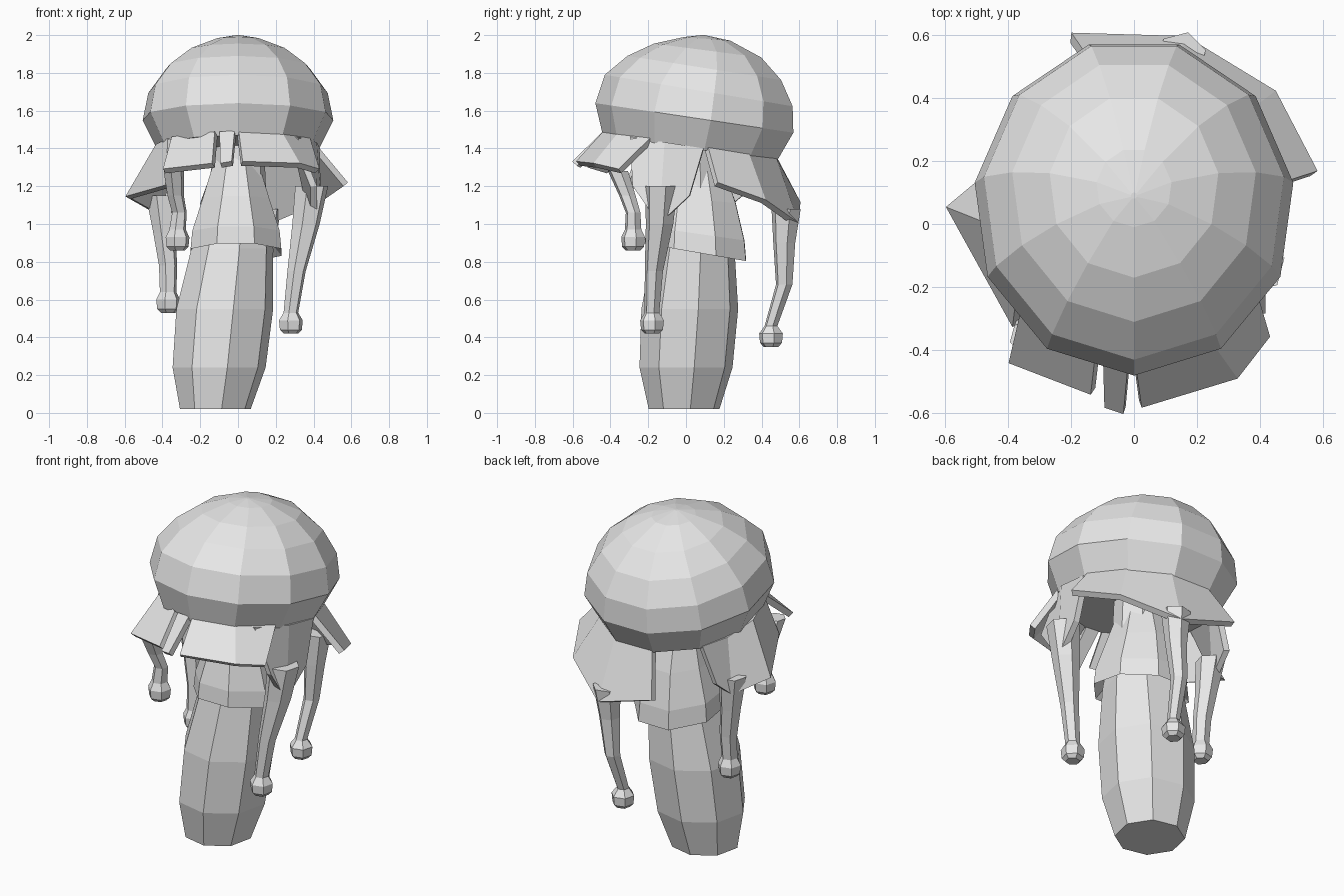
import bpy
import bmesh
from math import cos, sin, radians, tau

if "Cube" in bpy.data.objects:
    bpy.data.objects.remove(bpy.data.objects["Cube"])

grey = bpy.data.materials.new("plain_grey")
grey.use_nodes = True
grey.diffuse_color = (0.8, 0.8, 0.8, 1)
grey.node_tree.nodes["Principled BSDF"].inputs["Base Color"].default_value = (0.8, 0.8, 0.8, 1)


def finish(name, bm):
    bmesh.ops.recalc_face_normals(bm, faces=bm.faces)
    mesh = bpy.data.meshes.new(name)
    bm.to_mesh(mesh)
    bm.free()
    mesh.materials.append(grey)
    obj = bpy.data.objects.new(name, mesh)
    bpy.context.collection.objects.link(obj)
    return obj


def ring(x, y, z, rx, ry, rise, sides, start):
    """Ellipse of points; rise tilts it along y."""
    angles = [radians(start) + tau * i / sides for i in range(sides)]
    return [(x + rx * cos(a), y + ry * sin(a), z + rise * sin(a)) for a in angles]


def loft(name, rings):
    bm = bmesh.new()
    loops = [[bm.verts.new(p) for p in r] for r in rings]
    n = len(loops[0])
    for low, high in zip(loops, loops[1:]):
        for i in range(n):
            j = (i + 1) % n
            bm.faces.new((low[i], low[j], high[j], high[i]))
    bm.faces.new(loops[0][::-1])
    bm.faces.new(loops[-1])
    return finish(name, bm)


# Cap: front y, front z, back y, back z, half width of each ring
cap_rings = [
    (-.44, 1.47, .50, 1.33, .43),
    (-.48, 1.64, .59, 1.48, .51),
    (-.43, 1.79, .585, 1.62, .48),
    (-.31, 1.89, .52, 1.76, .39),
    (-.17, 1.955, .41, 1.88, .27),
    (-.01, 1.99, .24, 1.97, .12),
    (.08, 2.0, .10, 2.0, .01),
]
loft("cap", [ring(0, (f + b) / 2, (zf + zb) / 2, w, (b - f) / 2, (zb - zf) / 2, 11, -90)
             for f, zf, b, zb, w in cap_rings])

# Stem: x, y, z, radius
stem_rings = [(-.12, -.01, .02, .19), (-.10, 0, .24, .25), (-.07, .02, .55, .26),
              (-.03, .04, .87, .22), (0, .05, 1.2, .15), (0, .05, 1.42, .14)]
loft("stem", [ring(x, y, z, r, r, 0, 8, 10) for x, y, z, r in stem_rings])

# Skirt round the upper stem: z, half width, half depth, tilt
skirt_rings = [(.95, .17, .19, -.04), (.85, .26, .29, -.05), (.95, .25, .28, -.04),
               (1.13, .19, .23, -.02), (1.38, .11, .13, 0)]
loft("stem_skirt", [ring(-.01, .05, z, w, d, t, 8, 22) for z, w, d, t in skirt_rings])


# Flaps hang from the cap rim: rim angle, then the lower corner
def flap(name, columns):
    bm = bmesh.new()
    pairs = []
    for angle, *low in columns:
        c, s = cos(radians(angle)), sin(radians(angle))
        top = bm.verts.new((.42 * c, .03 + .455 * s, 1.41 - .07 * s))
        pairs.append((top, bm.verts.new(low)))
    for (a, b), (c, d) in zip(pairs, pairs[1:]):
        bm.faces.new((a, b, d, c))
    obj = finish(name, bm)
    solid = obj.modifiers.new("thickness", "SOLIDIFY")
    solid.thickness = .035
    solid.offset = 0


flap("front_left_flap", [(-90, .02, -.57, 1.32), (-57, .32, -.48, 1.31), (-28, .42, -.35, 1.28)])
flap("front_middle_flap", [(-103, -.09, -.57, 1.31), (-92, -.03, -.59, 1.32)])
flap("front_right_flap", [(-145, -.39, -.43, 1.28), (-106, -.13, -.53, 1.31)])
flap("right_flap", [(212, -.37, -.32, 1.2), (185, -.58, .05, 1.14),
                    (160, -.42, .18, 1.05), (140, -.40, .30, 1.15)])
flap("back_flap", [(10, .57, .16, 1.21), (40, .44, .41, 1.12),
                   (72, .16, .58, 1.0), (106, -.2, .59, 1.11)])
flap("left_flap", [(-45, .40, -.28, 1.2), (-18, .40, -.14, 1.0), (8, .42, .02, 1.15)])


# Tendrils taper from the flaps and end in a small bulb
def tendril(name, path):
    x, y, z, r = path[-1]
    bulb = [(x, y, z - .04, .065), (x, y, z - .09, .06), (x, y, z - .11, .04)]
    loft(name, [ring(*p[:3], p[3], p[3], 0, 6, 15) for p in path + bulb])


tendril("left_tendril", [(.39, -.13, 1.2, .09), (.36, -.14, 1.0, .075),
                         (.31, -.17, .75, .05), (.28, -.18, .53, .04)])
tendril("back_tendril", [(.15, .53, 1.08, .08), (.14, .52, .9, .06),
                         (.12, .52, .68, .045), (.10, .45, .46, .035)])
tendril("right_tendril", [(-.41, .15, 1.15, .08), (-.39, .14, .95, .06),
                          (-.37, .13, .78, .05), (-.37, .12, .64, .045)])
tendril("front_tendril", [(-.34, -.36, 1.28, .055), (-.33, -.31, 1.15, .045),
                          (-.31, -.28, 1.06, .04), (-.32, -.28, .97, .045)])
